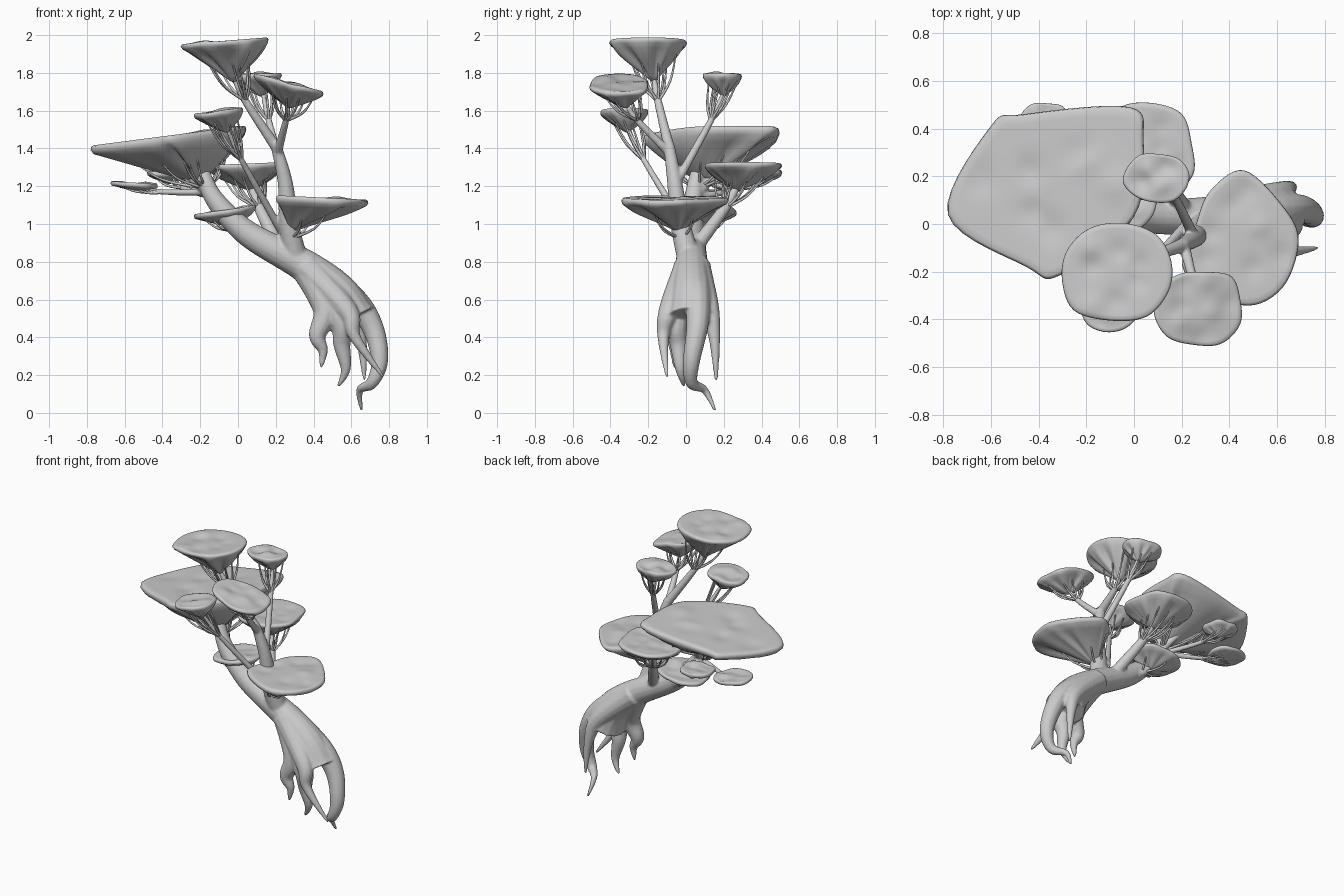
import bpy, bmesh, math, random
from mathutils import Vector

if "Cube" in bpy.data.objects:
    bpy.data.objects.remove(bpy.data.objects["Cube"])
random.seed(4)


def spline(pts, per, closed=False):
    """Catmull-Rom through vectors."""
    n, out = len(pts), []
    for i in range(n if closed else n - 1):
        p, q, r, u = (pts[(i + k) % n if closed else min(max(i + k, 0), n - 1)] for k in (-1, 0, 1, 2))
        for s in range(per):
            t = s / per
            out.append((2 * q + (r - p) * t + (2 * p - 5 * q + 4 * r - u) * t * t
                        + (3 * q - p - 3 * r + u) * t ** 3) / 2)
    return out if closed else out + [pts[-1]]


def bridge(bm, a, b):
    for i in range(len(a)):
        bm.faces.new((a[i], a[i - 1], b[i - 1], b[i]))


def tube(bm, pts, r0, r1, sides=12, per=6, ease=1):
    """Closed tube along a smooth path, tapering from r0 to r1."""
    path = spline([Vector(p) for p in pts], per)
    side, prev, last = None, None, len(path) - 1
    for i, c in enumerate(path):
        d = (path[min(i + 1, last)] - path[max(i - 1, 0)]).normalized()
        side = d.orthogonal() if side is None else side - d * side.dot(d)
        side.normalize()
        up = d.cross(side)
        r = r0 + (r1 - r0) * (i / last) ** ease
        ring = []
        for k in range(sides):
            a = math.tau * k / sides
            ring.append(bm.verts.new(c + r * (side * math.cos(a) + up * math.sin(a))))
        if prev:
            bridge(bm, prev, ring)
        else:
            bm.faces.new(ring)
        prev = ring
    bm.faces.new(prev)


def finish(bm, name):
    bmesh.ops.recalc_face_normals(bm, faces=bm.faces[:])
    me = bpy.data.meshes.new(name)
    bm.to_mesh(me)
    bm.free()
    me.polygons.foreach_set("use_smooth", [True] * len(me.polygons))
    ob = bpy.data.objects.new(name, me)
    bpy.context.collection.objects.link(ob)
    return ob


def oval(x0, x1, y0, y1):
    """Slightly squarish, irregular outline filling a rectangle."""
    pts = []
    for k in range(10):
        a = math.tau * (k + .3) / 10
        c, s = math.cos(a), math.sin(a)
        f = (abs(c) ** 2.5 + abs(s) ** 2.5) ** -.4 * random.uniform(.92, 1.05)
        pts.append(((x0 + x1 + f * c * (x1 - x0)) / 2, (y0 + y1 + f * s * (y1 - y0)) / 2))
    return pts


wood = bmesh.new()


def pad(name, outline, z, slope, apex, fork, r, twigs=8, power=1.1, thick=.022):
    """Foliage pad with dimpled top and fluted cone, plus its branch and thin twigs."""
    rim = spline([Vector(p) for p in outline], 60 // len(outline), True)
    n = len(rim)
    xs, ys = [p.x for p in rim], [p.y for p in rim]
    mid = Vector((max(xs) + min(xs), max(ys) + min(ys))) / 2
    apex, fork = Vector(apex), Vector(fork)
    spread = .03 + (max(xs) - mid.x) * .07
    dents = [(mid.lerp(rim[int((k + random.random() * .6) * n / 7)], random.uniform(.3, .8)),
              random.choice((-1, 1, -1)) * spread * .22) for k in range(7)]

    def top(p, drop=0):
        h = z + slope * (p.x - mid.x) - drop
        h += sum(e * math.exp(-((p - q).length / spread) ** 2) for q, e in dents)
        return Vector((p.x, p.y, h))

    rough = [random.uniform(-.3, .3) for _ in rim]
    flute = [(rough[i - 2] + rough[i - 1] + rough[i]) / 3 for i in range(n)]

    def under(i, t):
        out = top(rim[i], thick) - apex
        w = t * (1 + flute[i] * math.sin(math.pi * t))
        return apex + Vector((out.x * w, out.y * w, out.z * t ** power))

    bm = bmesh.new()
    prev = [bm.verts.new(under(i, .06)) for i in range(n)]
    bm.faces.new(prev)
    for k in range(1, 8):
        ring = [bm.verts.new(under(i, .06 + .91 * k / 7)) for i in range(n)]
        bridge(bm, prev, ring)
        prev = ring
    scales = [(1, thick * .6), (.99, .006)] + [(.96 - .078 * k, 0) for k in range(12)]
    for s, drop in scales:
        ring = [bm.verts.new(top(mid.lerp(p, s), drop)) for p in rim]
        bridge(bm, prev, ring)
        prev = ring
    bm.faces.new(prev)
    finish(bm, name + "_pad")

    # supporting branch, fused later with the trunk
    node = fork.lerp(apex, .72)
    tube(wood, [fork, node, apex + Vector((0, 0, .03))], r, max(r * .42, .01))
    # twigs fan from the branch to the underside
    bm = bmesh.new()
    for k in range(twigs):
        i = int((k + random.random() * .7) * n / twigs) % n
        end = under(i, random.uniform(.4, .7)) + Vector((0, 0, .008))
        bend = node.lerp(end, .5) + Vector(((end.x - apex.x) * .15, (end.y - apex.y) * .15, -.015))
        tube(bm, [node, bend, end], .009, .004, 6, 4)
    finish(bm, name + "_twigs")


# leaning trunk
tube(wood, [(.6, .03, .5), (.52, .03, .64), (.35, .03, .78), (.05, .03, .95), (-.13, .04, 1.14), (-.2, .07, 1.32)],
     .135, .032, 16, 6, .85)
# roots, all emerging from inside the swollen trunk base
for path, r in (
        ([(.6, .06, .61), (.71, .06, .46), (.75, .03, .28), (.71, .03, .16), (.645, .1, .12), (.655, .155, .01)], .085),
        ([(.46, -.04, .55), (.42, -.06, .41), (.45, -.06, .33), (.44, -.06, .24)], .085),
        ([(.54, -.05, .5), (.55, -.04, .36), (.57, -.03, .23), (.53, -.01, .14)], .085),
        ([(.58, -.09, .54), (.62, -.12, .4), (.77, -.1, .19)], .08),
        ([(.59, .12, .56), (.65, .15, .4), (.67, .16, .17)], .08)):
    tube(wood, [(.36, .03 + path[0][1] * .2, .77)] + path, r, .007, 12, 6)
# upright branch
tube(wood, [(.31, .02, .8), (.27, -.03, 1), (.25, -.06, 1.22), (.2, -.09, 1.42)], .066, .028)
# struts under the largest pad
for tip in ((-.42, .08, 1.35), (-.28, .3, 1.38)):
    tube(wood, [(-.13, .05, 1.15), Vector((-.17, .08, 1.2)).lerp(Vector(tip), .4), tip], .03, .013)

# foliage pads, each with its branch
pad("top", oval(-.31, .17, -.4, .01), 1.97, .08, (-.02, -.17, 1.74), (.2, -.09, 1.41), .03, 9, .95)
pad("upper_back", oval(-.04, .23, .09, .3), 1.795, .03, (.13, .2, 1.67), (.25, -.05, 1.22), .025)
pad("upper_front", oval(.09, .45, -.51, -.19), 1.75, -.26, (.27, -.32, 1.61), (.21, -.09, 1.38), .025, 9)
pad("middle_front", oval(-.23, .03, -.45, -.2), 1.6, .12, (-.06, -.31, 1.48), (.23, .01, .96), .022)
pad("back", oval(-.15, .25, .1, .5), 1.32, .04, (.07, .27, 1.17), (.23, .03, .85), .042, 11)
pad("far_left", oval(-.67, -.43, .14, .37), 1.22, -.05, (-.52, .24, 1.17), (-.12, .05, 1.17), .02)
pad("left_back", oval(-.48, -.27, .3, .51), 1.285, .03, (-.36, .4, 1.21), (-.12, .05, 1.14), .02, 6)
pad("lowest", oval(-.23, .1, -.05, .27), 1.075, .14, (-.05, .1, .985), (.12, .03, .9), .04, 5)
pad("largest", [(-.78, .04), (-.6, .41), (-.46, .46), (-.02, .49), (.04, .35), (0, .03), (-.31, -.215), (-.45, -.18)],
    1.468, .13, (-.2, .08, 1.22), (-.1, .04, 1.1), .04, 12, 1.15, .04)
pad("right", [(.46, .225), (.62, .08), (.69, -.07), (.62, -.27), (.45, -.34), (.21, -.2), (.26, 0), (.32, .14)],
    1.14, -.05, (.28, -.04, .95), (.28, 0, .85), .045, 4, .9, .03)

# fuse the wood into one skin
trunk = finish(wood, "trunk_and_branches")
remesh = trunk.modifiers.new("fuse", "REMESH")
remesh.mode = "VOXEL"
remesh.voxel_size = .008
remesh.use_smooth_shade = True
soften = trunk.modifiers.new("soften", "SMOOTH")
soften.iterations = 4
